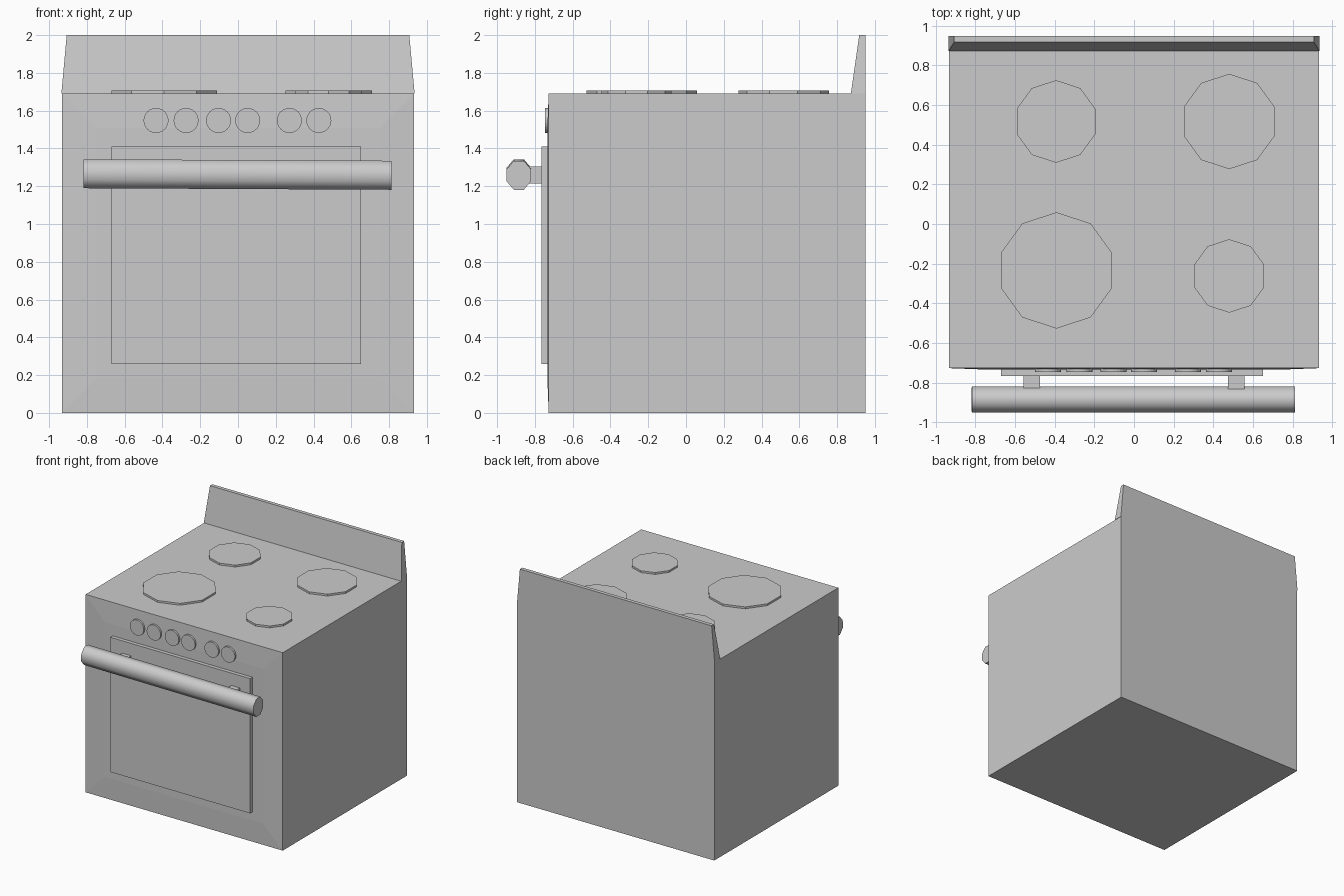
import bpy, bmesh, math
from mathutils import Matrix, Vector

if "Cube" in bpy.data.objects:
    bpy.data.objects.remove(bpy.data.objects["Cube"])


def make(name, bm):
    bmesh.ops.recalc_face_normals(bm, faces=bm.faces)
    me = bpy.data.meshes.new(name)
    bm.to_mesh(me)
    bm.free()
    ob = bpy.data.objects.new(name, me)
    bpy.context.collection.objects.link(ob)
    return ob


def box_bm(lo, hi):
    lo, hi = Vector(lo), Vector(hi)
    bm = bmesh.new()
    bmesh.ops.create_cube(bm, size=1)
    bmesh.ops.scale(bm, vec=hi - lo, verts=bm.verts)
    bmesh.ops.translate(bm, vec=(lo + hi) / 2, verts=bm.verts)
    return bm


def disc(name, center, r, depth, sides, rot):
    bm = bmesh.new()
    bmesh.ops.create_cone(bm, cap_ends=True, segments=sides, radius1=r,
                          radius2=r, depth=depth)
    bmesh.ops.transform(bm, matrix=Matrix.Translation(center) @ rot, verts=bm.verts)
    return make(name, bm)


# Body, with the front face rising slightly towards the door and controls
bm = box_bm((-0.932, -0.727, 0), (0.932, 0.949, 1.692))
bm.faces.ensure_lookup_table()
front = [f for f in bm.faces if f.calc_center_median().y < -0.7]
bmesh.ops.inset_region(bm, faces=front, thickness=0.26, depth=0)
for v in front[0].verts:
    v.co.y = -0.734
make("body", bm)

# Backsplash: leaning front and tapered ends
bm = box_bm((-0.935, 0.873, 1.692), (0.935, 0.949, 2.0))
for v in bm.verts:
    if v.co.z > 1.9:
        v.co.x *= 0.97
        if v.co.y < 0.9:
            v.co.y = 0.917
make("backsplash", bm)

# Oven door
make("oven_door", box_bm((-0.67, -0.766, 0.258), (0.65, -0.72, 1.41)))

# Hotplates: ten-sided discs with a corner facing forward
turn = Matrix.Rotation(math.pi / 2, 4, 'Z')
for i, (x, y, r) in enumerate([(-0.393, 0.517, 0.208), (0.48, 0.517, 0.24),
                               (-0.391, -0.234, 0.293), (0.48, -0.262, 0.185)]):
    ob = disc(f"hotplate_{i + 1}", (x, y, 1.695), r, 0.026, 10, Matrix())
    a = min(abs(v.co.x - x) for v in ob.data.vertices)
    if a > 1e-4:
        c = Matrix.Translation((x, y, 0))
        ob.data.transform(c @ turn @ c.inverted())

# Control knobs
face_front = Matrix.Rotation(math.pi / 2, 4, 'X')
for i, x in enumerate([-0.434, -0.275, -0.103, 0.051, 0.272, 0.428]):
    disc(f"knob_{i + 1}", (x, -0.735, 1.548), 0.066, 0.024, 24, face_front)

# Handle brackets
for side, x in (("left", -0.515), ("right", 0.515)):
    make(f"handle_bracket_{side}",
         box_bm((x - 0.041, -0.84, 1.215), (x + 0.041, -0.76, 1.305)))

# Handle bar: smooth octagonal rod, slightly flattened and tilted
rot = (Matrix.Rotation(0.005, 4, 'Y') @ Matrix.Diagonal((1, 0.84, 1, 1))
       @ Matrix.Rotation(math.pi / 2, 4, 'Y') @ Matrix.Rotation(math.pi / 8, 4, 'Z'))
bar = disc("handle_bar", (-0.003, -0.885, 1.262), 0.083, 1.63, 8, rot)
bpy.context.view_layer.objects.active = bar
bar.select_set(True)
bpy.ops.object.shade_smooth_by_angle(angle=math.radians(60))
